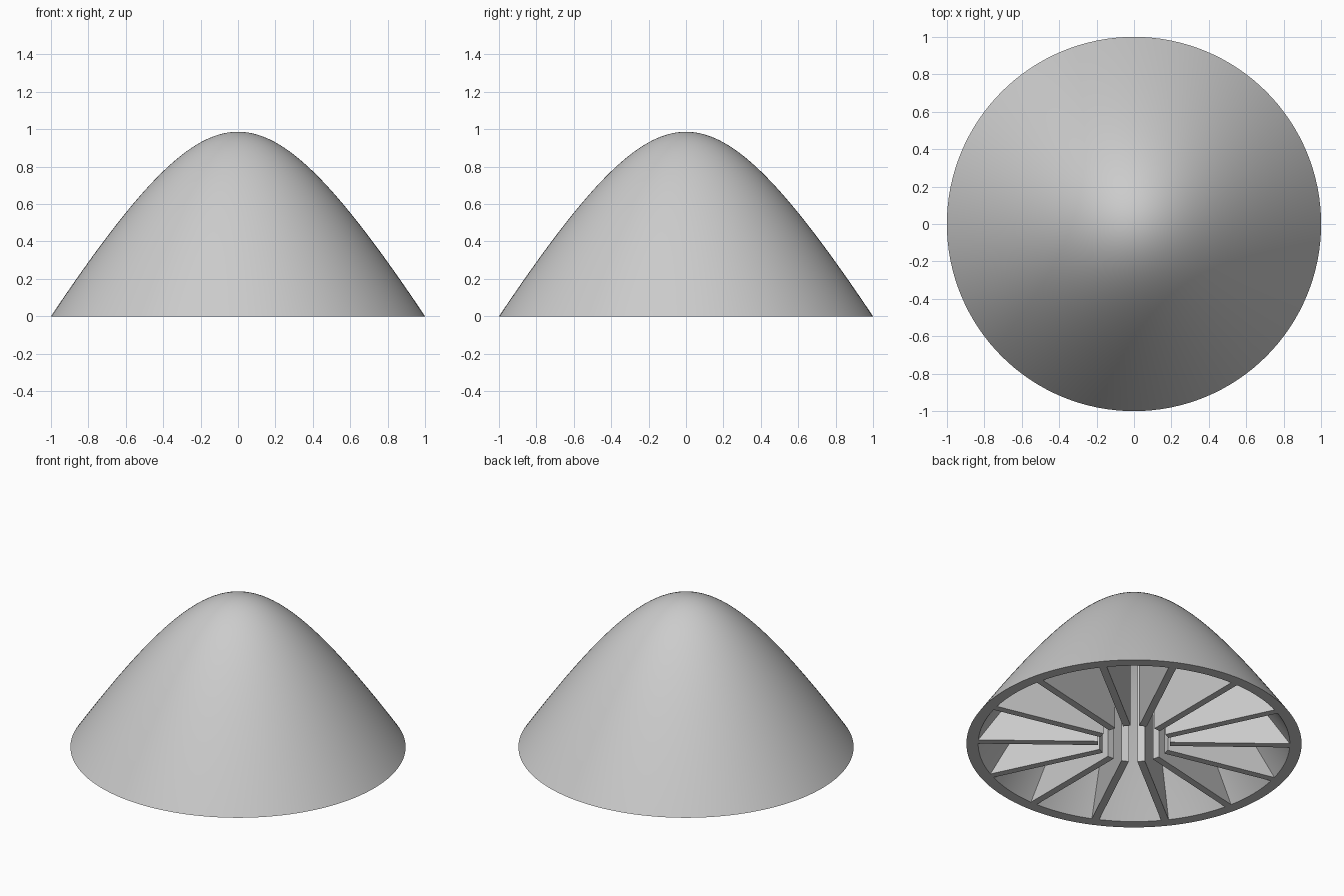
import bpy, bmesh, math
from mathutils import Matrix

cube = bpy.data.objects.get("Cube")
if cube:
    bpy.data.objects.remove(cube, do_unlink=True)

RIM_INNER = 0.93      # inner radius of the open base
RIB_INNER = 0.215     # where the ribs stop short of the axis
RIB_WIDTH = 0.045
RIB_COUNT = 14
NOSE, SLOPE = 1.04, 3.025   # hyperbola: roundness and squared flank slope
STEPS = 40


def outer_z(r):
    return math.sqrt(NOSE**2 + SLOPE) - math.sqrt(NOSE**2 + SLOPE * r * r)


def stretch(r):
    """Vertical length per unit of wall thickness at radius r."""
    return math.hypot(1, SLOPE * r / math.sqrt(NOSE**2 + SLOPE * r * r))


WALL = outer_z(RIM_INNER) / stretch(RIM_INNER)


def inner_z(r):
    return max(0.0, outer_z(r) - WALL * stretch(r))


def span(a, b, n):
    return [a + (b - a) * i / n for i in range(n + 1)]


grey = bpy.data.materials.new("light_grey")
grey.use_nodes = True
colour = (0.6, 0.6, 0.6, 1)
grey.diffuse_color = colour
grey.node_tree.nodes["Principled BSDF"].inputs["Base Color"].default_value = colour


def add_object(name, bm):
    bmesh.ops.recalc_face_normals(bm, faces=bm.faces[:])
    mesh = bpy.data.meshes.new(name)
    bm.to_mesh(mesh)
    bm.free()
    mesh.materials.append(grey)
    obj = bpy.data.objects.new(name, mesh)
    bpy.context.collection.objects.link(obj)
    return obj


# Hollow cone shell: closed wall section turned around the axis
bm = bmesh.new()
section = [(r, inner_z(r)) for r in span(0, RIM_INNER, STEPS)]
section += [(r, outer_z(r)) for r in span(1, 0, STEPS)]
verts = [bm.verts.new((r, 0, z)) for r, z in section]
edges = [bm.edges.new(pair) for pair in zip(verts, verts[1:])]
bmesh.ops.spin(bm, geom=verts + edges, cent=(0, 0, 0), axis=(0, 0, 1),
               angle=math.tau, steps=128, use_merge=False)
bmesh.ops.remove_doubles(bm, verts=bm.verts[:], dist=0.0005)
shell = add_object("cone_shell", bm)
bpy.ops.object.select_all(action="DESELECT")
shell.select_set(True)
bpy.context.view_layer.objects.active = shell
bpy.ops.object.shade_smooth_by_angle(angle=math.radians(30))

# Radial stiffening ribs, the first on the back, flush with the base and reaching up to the shell
for i in range(RIB_COUNT):
    bm = bmesh.new()
    profile = [(RIB_INNER, 0), (RIM_INNER + 0.005, 0)]
    profile += [(r, inner_z(r) + 0.005) for r in span(RIM_INNER, RIB_INNER, 24)]
    face = bm.faces.new([bm.verts.new((r, -RIB_WIDTH / 2, z)) for r, z in profile])
    side = bmesh.ops.extrude_face_region(bm, geom=[face])["geom"]
    moved = [v for v in side if isinstance(v, bmesh.types.BMVert)]
    bmesh.ops.translate(bm, verts=moved, vec=(0, RIB_WIDTH, 0))
    bm.transform(Matrix.Rotation(math.pi / 2 + math.tau * i / RIB_COUNT, 4, "Z"))
    add_object(f"rib_{i + 1}", bm)
